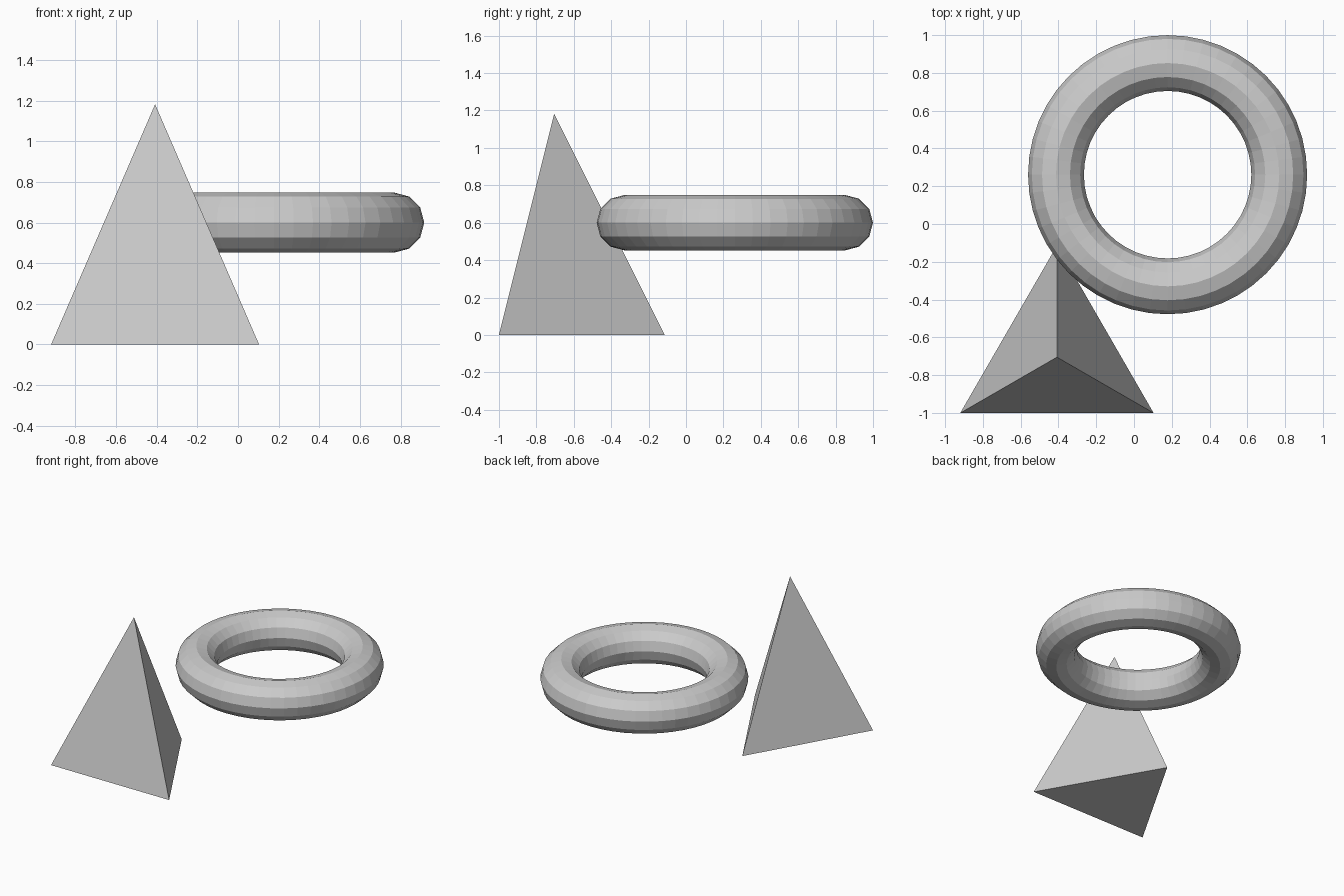
import bpy

cube = bpy.data.objects.get("Cube")
if cube:
    bpy.data.objects.remove(cube, do_unlink=True)

UNIT = 0.591  # shared size of both parts

# Plain grey material
grey = bpy.data.materials.new("plain_grey")
grey.use_nodes = True
colour = (0.6, 0.6, 0.6, 1)
grey.diffuse_color = colour
for node in grey.node_tree.nodes:
    if node.type == 'BSDF_PRINCIPLED':
        node.inputs["Base Color"].default_value = colour


def finish(name):
    """Name the new part, colour it and keep its faces flat."""
    part = bpy.context.object
    part.name = name
    part.data.name = name
    part.data.materials.append(grey)
    bpy.ops.object.shade_flat()


# Three-sided pyramid standing on the ground, one corner to the back
bpy.ops.mesh.primitive_cone_add(vertices=3, radius1=UNIT, radius2=0, depth=2 * UNIT,
                                location=(-0.408, -0.705, UNIT))
finish("pyramid")

# Floating horizontal ring
bpy.ops.mesh.primitive_torus_add(major_segments=48, minor_segments=12,
                                 major_radius=UNIT, minor_radius=UNIT / 4,
                                 location=(0.178, 0.261, 0.6))
finish("ring")
